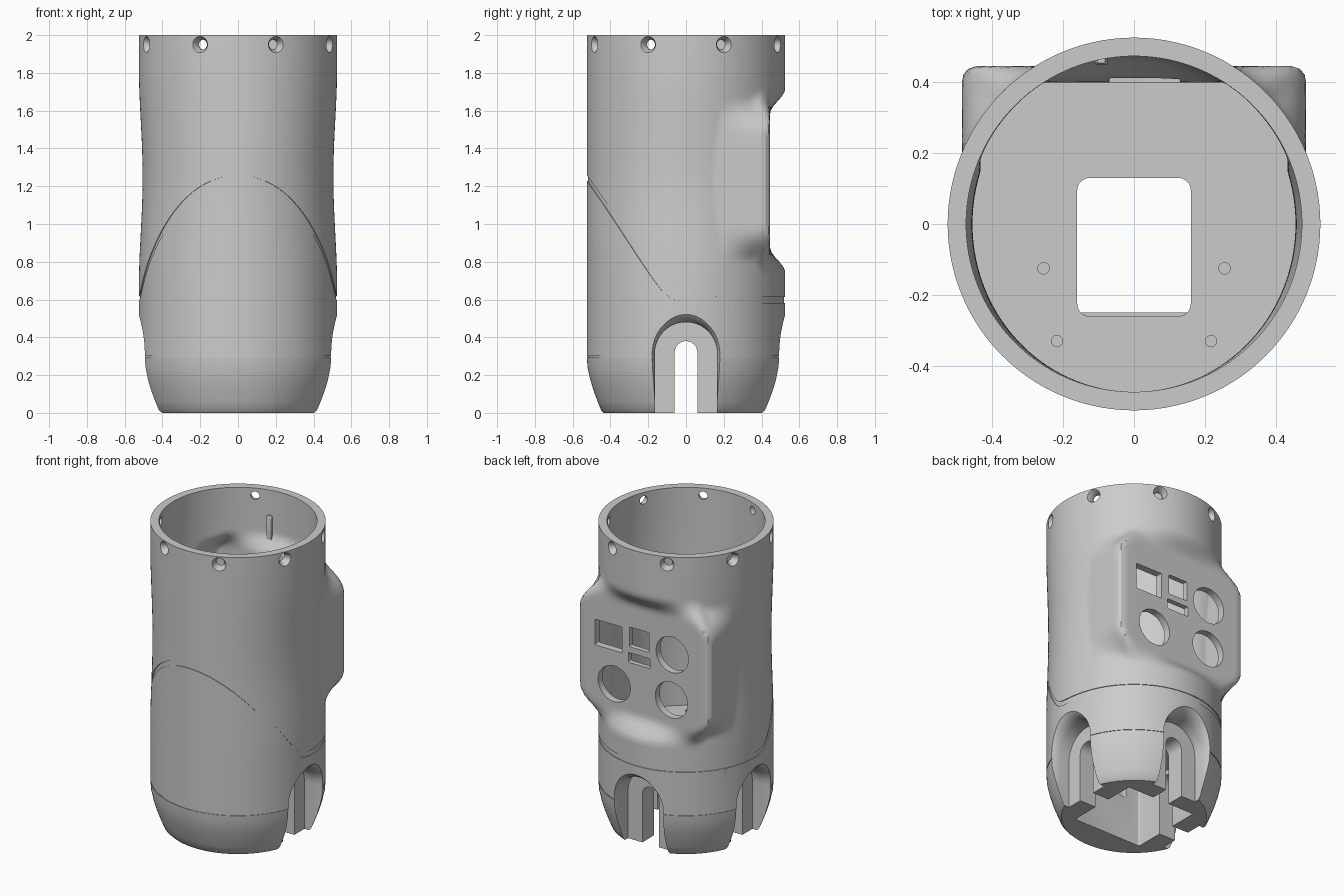
import bpy, bmesh
from math import sin, cos, pi, sqrt, hypot, radians

if "Cube" in bpy.data.objects:
    bpy.data.objects.remove(bpy.data.objects["Cube"])

N = 192
ANG = [2 * pi * i / N for i in range(N)]


# ---------- helpers ----------
def loft(bm, rings, closed=False):
    """Skin a list of equal-length rings; cap the ends, or join them if closed."""
    rows = [[bm.verts.new(p) for p in ring] for ring in rings]
    n = len(rows[0])
    pairs = list(zip(rows, rows[1:])) + ([(rows[-1], rows[0])] if closed else [])
    for a, b in pairs:
        for i in range(n):
            j = (i + 1) % n
            bm.faces.new((a[i], a[j], b[j], b[i]))
    if not closed:
        bm.faces.new(rows[0])
        bm.faces.new(rows[-1])


def make(name, parts, closed=False):
    bm = bmesh.new()
    for rings in parts:
        loft(bm, rings, closed)
    bmesh.ops.recalc_face_normals(bm, faces=bm.faces)
    me = bpy.data.meshes.new(name)
    bm.to_mesh(me)
    bm.free()
    ob = bpy.data.objects.new(name, me)
    bpy.context.collection.objects.link(ob)
    return ob


def cut(target, cutter):
    cutter.hide_render = True
    m = target.modifiers.new("cut", 'BOOLEAN')
    m.operation, m.solver, m.object = 'DIFFERENCE', 'EXACT', cutter
    bpy.context.view_layer.objects.active = target
    bpy.ops.object.modifier_apply(modifier=m.name)
    bpy.data.objects.remove(cutter)


def smoothstep(a, b, t):
    t = min(1, max(0, (t - a) / (b - a)))
    return t * t * (3 - 2 * t)


def polar(a):
    return lambda u, v, z: (u * cos(a) - v * sin(a), u * sin(a) + v * cos(a), z)


def circle(r, n=32):
    return [(r * cos(2 * pi * i / n), r * sin(2 * pi * i / n)) for i in range(n)]


def round_rect(x0, x1, y0, y1, r):
    pts = []
    for k, (cx, cy) in enumerate([(x1 - r, y1 - r), (x0 + r, y1 - r), (x0 + r, y0 + r), (x1 - r, y0 + r)]):
        for i in range(6):
            a = pi / 2 * (k + i / 5)
            pts.append((cx + r * cos(a), cy + r * sin(a)))
    return pts


def arch(hw, top):
    arc = [(hw * cos(pi * i / 24), top - hw + hw * sin(pi * i / 24)) for i in range(25)]
    return [(hw, -0.1)] + arc + [(-hw, -0.1)]


# ---------- wall surface: tube with slight waist, blended into a flat back panel ----------
FOOT = [(0, .435), (.015, .45), (.06, .468), (.12, .49), (.18, .508), (.24, .521), (.295, .525)]


def tube_radius(a, z, d):
    r = .525
    for (z0, r0), (z1, r1) in zip(FOOT, FOOT[1:]):
        if z0 <= z < z1:
            r = r0 + (r1 - r0) * (z - z0) / (z1 - z0)
    sx = 1 - .038 * sin(pi * (z - .65) / 1.2) ** 2 if .65 < z < 1.85 else 1
    return (r - d) / hypot(cos(a) / sx, sin(a))


def wall(a, z, d=0):
    rt = tube_radius(a, z, d)
    c, s = abs(cos(a)), sin(a)
    if s < .05 or not .6 < z < 1.85:
        return rt
    side = max(rt, (.485 - d) / max(c, .01))
    back = (.445 - .9 * d) / s
    k = .07
    h = max(k - abs(side - back), 0) / k
    box = min(side, back) - h * h * k / 4
    # rounded-rectangle mask of the panel
    qx, qz = box * c - .56 + .25, abs(z - 1.23) - .42 + .25
    sd = hypot(max(qx, 0), max(qz, 0)) + min(max(qx, qz), 0) - .25
    w = 1 - smoothstep(-.065, .065, sd)
    return rt + (box - rt) * w


def wall_ring(z, d=0):
    return [(wall(a, z, d) * cos(a), wall(a, z, d) * sin(a), z) for a in ANG]


FLOOR = .56
mid = [.7 + .025 * i for i in range(43)]
outer = [f[0] for f in FOOT] + [.4, .5, .6] + mid + [1.88, 2]
inner = [2, 1.88] + mid[::-1] + [.6, FLOOR]
body = make("tube_body", [[wall_ring(z) for z in outer] + [wall_ring(z, .052) for z in inner]])


# ---------- trim grooves: sloping band and foot seam ----------
def band_z(a):
    e = .155 - 1.508 * (.525 * sin(a) + .2)
    return .595 + (e + sqrt(e * e + .006)) / 2


def groove(zf, half, depth):
    rings = []
    for dr, dz in [(-depth, -half), (.012, -half), (.012, half), (-depth, half)]:
        ring = []
        for a in ANG:
            z = zf(a) + dz
            r = tube_radius(a, z, -dr)
            ring.append((r * cos(a), r * sin(a), z))
        rings.append(ring)
    return rings


cut(body, make("groove_cutter", [groove(band_z, .016, .005), groove(lambda a: .297, .003, .004)], True))

# ---------- three foot slots: flared arch recess, then narrow slot ----------
FLARE = [(.37, .165), (.44, .165), (.47, .17), (.495, .18), (.512, .192), (.53, .212), (.56, .255)]
SLOTS = [0, pi / 2, pi]
cut(body, make("recess_cutter", [
    [[polar(a)(u, v, z) for v, z in arch(hw, .315 + hw)] for u, hw in FLARE] for a in SLOTS]))

# ---------- underside cavity and inner panel pocket ----------
cavity = [[(x, y, z) for x, y in round_rect(-.25, .25, -.25, .25, .01)] for z in (-.1, .41)]
pocket = [[(x, y, z) for x, z in round_rect(-.07, .13, 1.18, 1.62, .005)] for y in (.36, .412)]
cut(body, make("cavity_cutter", [cavity, pocket]))
cut(body, make("slot_cutter", [
    [[polar(a)(u, v, z) for v, z in arch(.06, .38)] for u in (.15, .6)] for a in SLOTS]))

# ---------- rim screw holes, panel openings, floor openings ----------
holes = []
for i in range(8):
    f = polar(pi / 8 + i * pi / 4)
    holes.append([[f(u, v, 1.95 + w) for v, w in circle(r)]
                  for u, r in [(.4, .027), (.495, .027), (.53, .046)]])
openings = [[(cx + x, cz + z) for x, z in circle(.118, 48)]
            for cx, cz in [(-.21, 1.34), (-.205, 1.04), (.213, 1.035)]]
openings += [round_rect(.157, .353, 1.255, 1.425, .006),
             round_rect(-.04, .1, 1.31, 1.44, .006),
             round_rect(-.05, .11, 1.205, 1.27, .006)]
holes += [[[(x, y, z) for x, z in p] for y in (.3, .6)] for p in openings]
holes.append([[(x, y, z) for x, y in round_rect(-.16, .16, -.26, .13, .035)] for z in (.3, .7)])
for cx, cy in [(.255, -.125), (.217, -.33)]:
    for s in (-1, 1):
        holes.append([[(s * cx + x, cy + y, z) for x, y in circle(.016, 16)] for z in (.5, .6)])
cut(body, make("hole_cutter", holes))

# ---------- small locating rib on the inner back wall ----------
rib = make("inner_rib", [[[(-.092 + x, .46 + y, z) for x, y in round_rect(-.018 * k, .018 * k, -.011 * k, .02, .005)]
                          for z, k in [(1.68, 1), (1.82, 1), (1.835, .6)]]])

for ob in (body, rib):
    bpy.ops.object.select_all(action='DESELECT')
    ob.select_set(True)
    bpy.context.view_layer.objects.active = ob
    bpy.ops.object.shade_smooth_by_angle(angle=radians(30))
